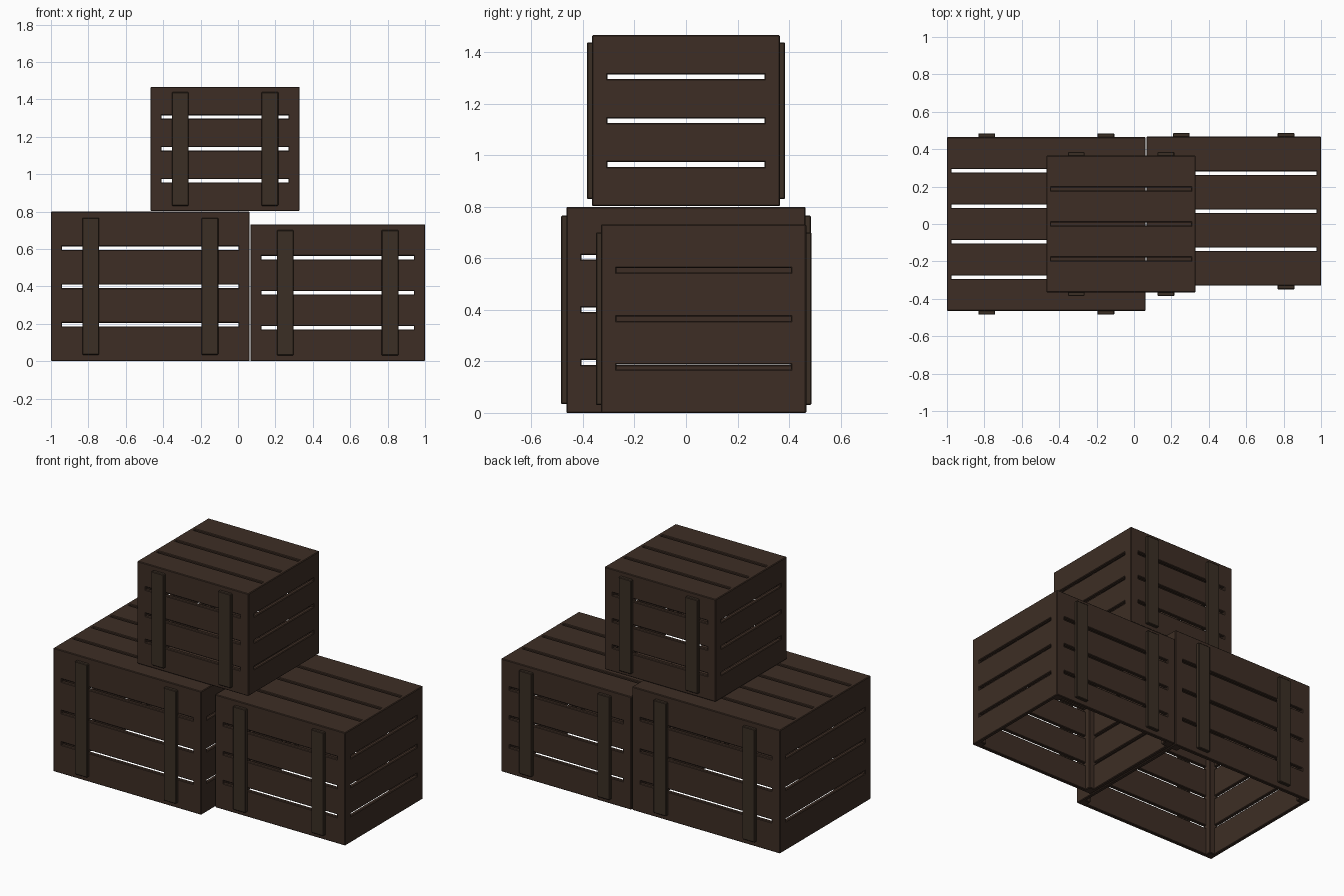
import bpy, bmesh
from mathutils import Vector

if "Cube" in bpy.data.objects:
    bpy.data.objects.remove(bpy.data.objects["Cube"])


def material(name, rgb):
    m = bpy.data.materials.new(name)
    m.diffuse_color = (*rgb, 1)
    m.use_nodes = True
    m.node_tree.nodes["Principled BSDF"].inputs["Base Color"].default_value = m.diffuse_color
    return m


WOOD = material("dark brown wood", (0.047, 0.027, 0.018))
BATTEN = material("dark brown batten wood", (0.043, 0.028, 0.018))

WALL, POST, GAP, EDGE = 0.025, 0.06, 0.018, 0.004


def add_box(bm, lo, hi):
    """One board between two corners, with softened edges."""
    lo, hi = Vector(lo), Vector(hi)
    verts = bmesh.ops.create_cube(bm, size=1)["verts"]
    for v in verts:
        v.co = (lo + hi) / 2 + v.co * (hi - lo)
    edges = list({e for v in verts for e in v.link_edges})
    bmesh.ops.bevel(bm, geom=edges, offset=EDGE, segments=1, affect='EDGES')


def make(name, boxes, mat):
    bm = bmesh.new()
    for lo, hi in boxes:
        add_box(bm, lo, hi)
    mesh = bpy.data.meshes.new(name)
    bm.to_mesh(mesh)
    bm.free()
    mesh.materials.append(mat)
    bpy.context.collection.objects.link(bpy.data.objects.new(name, mesh))


def strips(a, b, n):
    """Split a span into n boards with gaps between them."""
    w = (b - a - GAP * (n - 1)) / n
    return [(a + i * (w + GAP), a + i * (w + GAP) + w) for i in range(n)]


def crate(name, x0, x1, y0, y1, z0, z1, top_boards):
    w, h, cx = x1 - x0, z1 - z0, (x0 + x1) / 2
    rows = strips(z0, z1, 4)

    # front and back walls, with two upright battens on each
    for side, ya, yb, ba, bb in (("front", y0, y0 + WALL, y0 - 0.02, y0 + 0.005),
                                 ("back", y1 - WALL, y1, y1 - 0.005, y1 + 0.02)):
        make(f"{name}_{side}_boards",
             [((x0, ya, a), (x1, yb, b)) for a, b in rows], WOOD)
        make(f"{name}_{side}_battens",
             [((cx + s * 0.3 * w - 0.045, ba, z0 + 0.042 * h),
               (cx + s * 0.3 * w + 0.045, bb, z1 - 0.042 * h)) for s in (-1, 1)], BATTEN)

    # end walls
    for side, xa, xb in (("left", x0, x0 + WALL), ("right", x1 - WALL, x1)):
        make(f"{name}_{side}_boards",
             [((xa, y0, a), (xb, y1, b)) for a, b in rows], WOOD)

    # lid boards; the underside stays open
    make(f"{name}_lid_boards",
         [((x0, a, z1 - WALL), (x1, b, z1)) for a, b in strips(y0, y1, top_boards)], WOOD)

    # corner posts close the ends of the gaps
    make(f"{name}_corner_posts",
         [((x, y, z0), (x + POST, y + POST, z1))
          for x in (x0, x1 - POST) for y in (y0, y1 - POST)], WOOD)


crate("large_crate", -1.0, 0.062, -0.465, 0.465, 0.0, 0.80, 5)
crate("medium_crate", 0.066, 1.0, -0.33, 0.467, 0.0, 0.732, 4)
crate("top_crate", -0.468, 0.33, -0.365, 0.365, 0.803, 1.467, 4)
